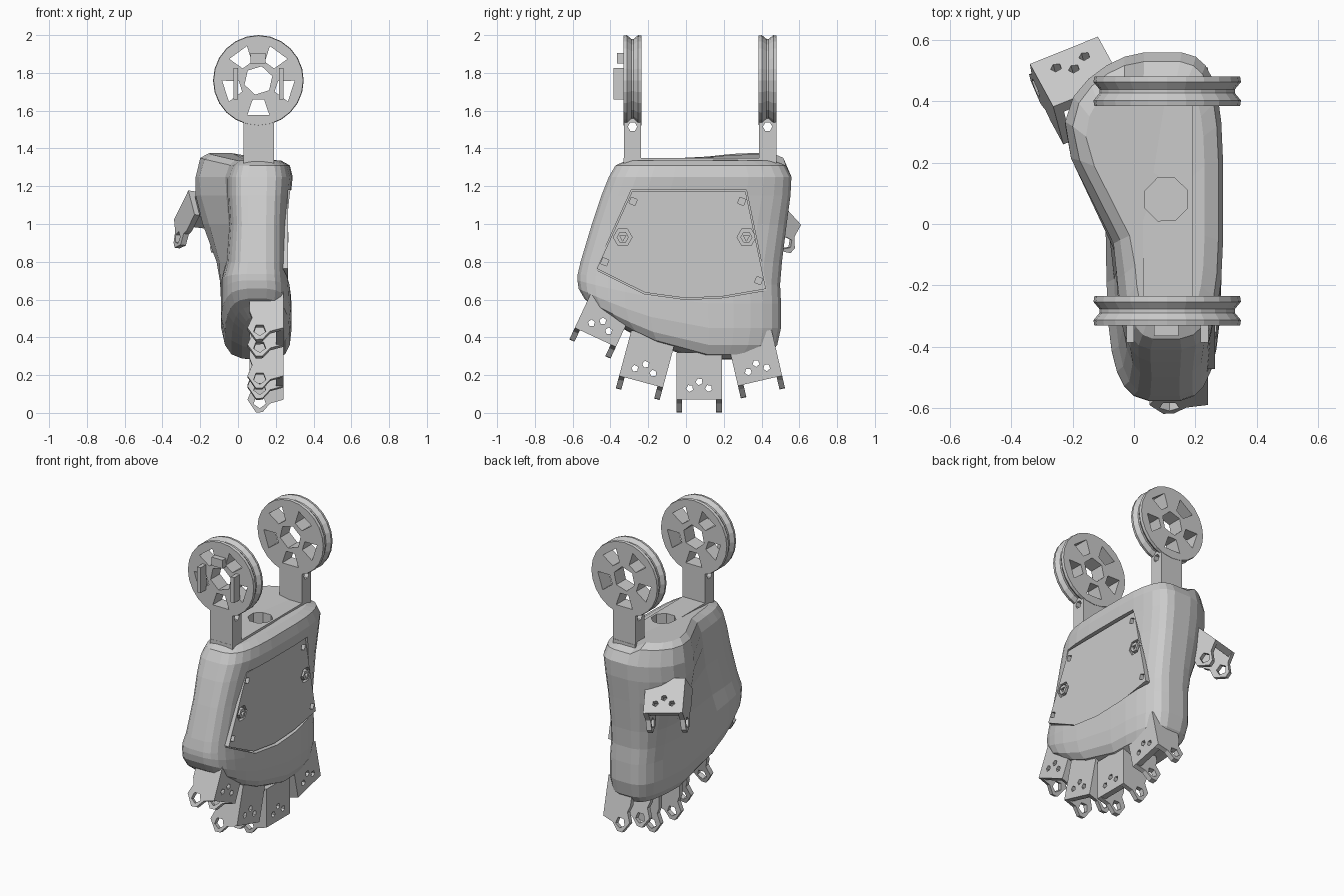
import bpy, bmesh, math
from mathutils import Vector as V

if "Cube" in bpy.data.objects:
    bpy.data.objects.remove(bpy.data.objects["Cube"])

X, Y, Z = V((1, 0, 0)), V((0, 1, 0)), V((0, 0, 1))


def loft(name, rings):
    """Closed solid skinned through equal-length rings of points."""
    bm = bmesh.new()
    rows = [[bm.verts.new(p) for p in r] for r in rings]
    n = len(rows[0])
    for a, b in zip(rows, rows[1:]):
        for i in range(n):
            j = (i + 1) % n
            bm.faces.new((a[i], a[j], b[j], b[i]))
    bm.faces.new(rows[0])
    bm.faces.new(rows[-1])
    bmesh.ops.recalc_face_normals(bm, faces=bm.faces)
    me = bpy.data.meshes.new(name)
    bm.to_mesh(me)
    bm.free()
    ob = bpy.data.objects.new(name, me)
    bpy.context.scene.collection.objects.link(ob)
    return ob


def prism(name, pts, o, u, v, w, d0, d1):
    """Outline in the u,v plane at o, extruded along w from d0 to d1."""
    o = V(o)
    return loft(name, [[o + u * a + v * b + w * d for a, b in pts] for d in (d0, d1)])


def box(name, x0, x1, y0, y1, z0, z1):
    return prism(name, [(x0, y0), (x1, y0), (x1, y1), (x0, y1)], (0, 0, 0), X, Y, Z, z0, z1)


def ngon(n, r, cx=0, cy=0, rot=0):
    return [(cx + r * math.cos(rot + math.tau * i / n),
             cy + r * math.sin(rot + math.tau * i / n)) for i in range(n)]


def cut(targets, cutters):
    for t in targets:
        bpy.context.view_layer.objects.active = t
        for c in cutters:
            m = t.modifiers.new("cut", 'BOOLEAN')
            m.operation, m.solver, m.object = 'DIFFERENCE', 'EXACT', c
            bpy.ops.object.modifier_apply(modifier=m.name)
    for c in cutters:
        bpy.data.objects.remove(c)


# Palm sections (z, y min, y max, x min, x max, thumb mound size, upward bend at the front)
levels = [
    (.283, -.36, .32, .07, .15, 0, .57), (.288, -.43, .38, .02, .2, 0, .57),
    (.31, -.49, .445, -.035, .25, 0, .56), (.36, -.54, .485, -.07, .275, 0, .48),
    (.45, -.57, .505, -.09, .285, 0, .38), (.58, -.577, .505, -.09, .282, 0, .22),
    (.68, -.575, .50, -.09, .275, .01, .1),
    (.80, -.56, .51, -.065, .27, .06, 0), (1.0, -.50, .535, -.05, .27, .15, 0),
    (1.15, -.45, .555, -.06, .28, .175, 0), (1.25, -.41, .56, -.06, .29, .175, 0),
    (1.31, -.375, .53, -.035, .275, .175, 0), (1.335, -.32, .47, 0, .23, .17, 0)]


def section(z, y0, y1, xl, xr, mound, bend, n=28, p=3.5):
    pts = []
    for i in range(n):
        t = math.tau * (i + .5) / n
        c, s = math.cos(t), math.sin(t)
        sx = math.copysign(abs(c) ** (2 / p), c)
        y = (y0 + y1) / 2 + (y1 - y0) / 2 * math.copysign(abs(s) ** (2 / p), s)
        k = min(1, max(0, (y + .12) / .45))
        k = k * k * (3 - 2 * k)
        round_off = 1 - .6 * min(1, (max(0, y - .36) / .2) ** 2)
        x = .1 + (xr - .1) * sx if sx > 0 else .1 + (.1 - xl + mound * k * round_off) * sx
        lift = .04 * k if z > 1.28 and x < .02 else 0
        pts.append(V((x, y, z + lift + bend * max(0, .1 - y) ** 1.5)))
    return pts


palm = loft("palm_body", [section(*l) for l in levels])

# Side cover panel set into the palm, with screw holes and hex sockets
outline = [(-.29, 1.18), (.32, 1.18), (.43, .65), (.2, .61), (0, .60), (-.22, .63), (-.48, .76)]
cut([palm], [prism("panel_pocket", outline, (0, 0, 0), Y, Z, X, .235, .4)])
inner = [(y * .984, .9 + (z - .9) * .975) for y, z in outline]
panel = prism("side_panel", inner, (0, 0, 0), Y, Z, X, .2, .264)
tools = [prism("screw_hole", ngon(4, .024, y, z, .4), (0, 0, 0), Y, Z, X, .235, .3)
         for y, z in ((-.28, 1.12), (.295, 1.12), (-.43, .80), (.385, .70))]
tools += [prism("hex_socket", ngon(6, .05, y, .93), (0, 0, 0), Y, Z, X, .245, .3)
          for y in (-.335, .32)]
cut([panel], tools)
for y in (-.335, .32):
    boss = prism("socket_nut", ngon(6, .032, y, .93), (0, 0, 0), Y, Z, X, .23, .268)
    cut([boss], [prism("nut_hole", ngon(3, .02, y, .93, .5), (0, 0, 0), Y, Z, X, .238, .3)])

# Wrist bracket base with cable hole
base = box("wrist_base", .03, .19, -.33, .48, 1.27, 1.35)
cut([base, palm], [prism("cable_hole", ngon(8, .075, .105, .08, .4), (0, 0, 0), X, Y, Z, 1.2, 1.5)])

# Wrist arms with grooved pulleys
CX, CZ = .108, 1.76
for yc in (-.283, .432):
    h = .048
    arm = box("wrist_arm", .03, .19, yc - h + .002, yc + h - .002, 1.28, 1.57)
    wheel = loft("wrist_pulley", [
        [V((x, yc + d, z)) for x, z in ngon(24, r, CX, CZ)]
        for d, r in ((-h, .237), (-h + .018, .24), (-.006, .22), (.006, .22),
                     (h - .018, .24), (h, .237))])
    tools = [prism("axle_hole", ngon(6, .077, CX, CZ, .3), (0, 0, 0), X, Z, Y, yc - .1, yc + .1)]
    for i in range(5):
        a = math.radians(270 + 72 * i)
        out = X * math.cos(a) + Z * math.sin(a)
        side = Z * math.cos(a) - X * math.sin(a)
        hole = [(.1, -.03), (.183, -.058), (.183, .058), (.1, .03)]
        tools.append(prism("spoke_hole", hole, (CX, 0, CZ), out, side, Y, yc - .1, yc + .1))
    cut([wheel], tools)
    cut([arm, wheel], [prism("pin_hole", ngon(6, .025, yc, 1.515), (0, 0, 0), Y, Z, X, -.1, .35)])

# Raised stops on the outer face of the front pulley
box("pulley_stop_left", -.025, 0, -.385, -.325, 1.66, 1.825)
box("pulley_stop_right", .217, .242, -.385, -.325, 1.66, 1.825)
box("pulley_stop_top", .065, .145, -.365, -.325, 1.85, 1.905)


# Knuckle brackets (U channels): origin at the tip edge of the holed face,
# n = holed face normal, w = width direction, f = finger direction
def knuckle(name, o, n, w, f, back=.25):
    n, w, f, o = n.normalized(), w.normalized(), f.normalized(), V(o)
    plate = prism(name + "_plate", [(0, -back), (0, 0), (-.04, 0), (-.04, -back)],
                  o, n, f, w, -.09, .09)
    cut([plate], [prism("bolt_hole", ngon(5, .019, a, b, .5), o, w, f, n, -.1, .03)
                  for a, b in ((-.05, -.06), (0, -.095), (.05, -.06))])
    prof = [(0, -back), (0, 0), (-.07, .02), (-.11, .066), (-.145, .068),
            (-.19, 0), (-.165, -.06), (-.18, -.1), (-.18, -back)]
    for d in (-.12, .09):
        tab = prism(name + "_tab", prof, o, n, f, w, d, d + .03)
        cut([tab], [prism("hinge_hole", ngon(5, .034, -.125, .012, .3), o, n, f, w, d - .02, d + .05)])


for name, y, z, ang in (("little_knuckle", -.48, .40, -25), ("ring_knuckle", -.238, .165, -15),
                        ("middle_knuckle", .07, .07, 0), ("index_knuckle", .392, .17, 13)):
    a = math.radians(ang)
    knuckle(name, (.24, y, z), X, V((0, math.cos(a), math.sin(a))),
            V((0, math.sin(a), -math.cos(a))))

# Thumb knuckle leans out of the mound
w = V((.92, .37, -.12)).normalized()
f = V((-.4, .6, -.68))
f = (f - w * f.dot(w)).normalized()
knuckle("thumb_knuckle", (-.228, .565, 1.01), w.cross(f), w, f, .22)
